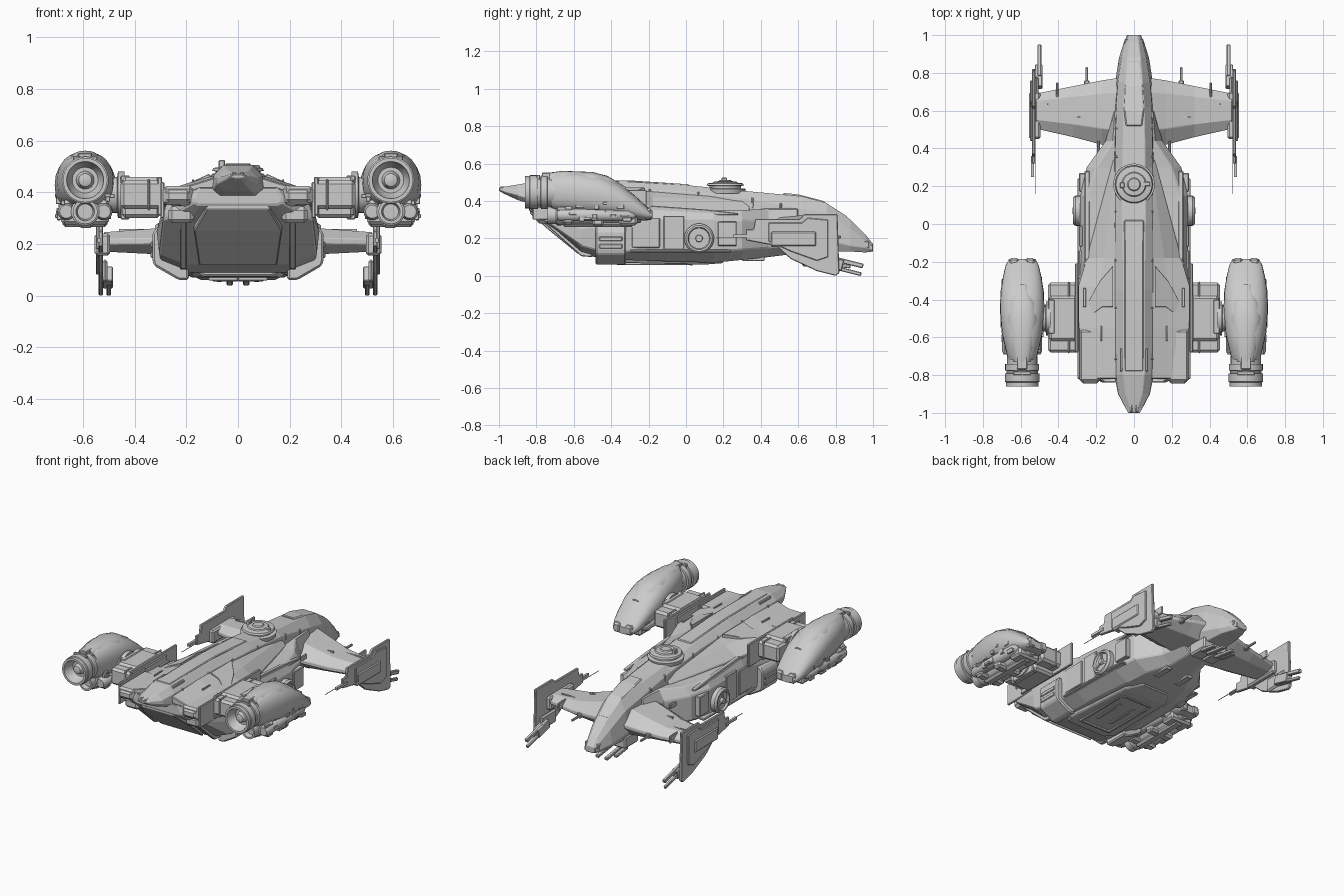
import bpy, bmesh, math, random
from mathutils import Vector, Matrix

random.seed(4)


def finish(name, bm, mirror=False, bevel=0.0, smooth=False):
    bmesh.ops.recalc_face_normals(bm, faces=bm.faces)
    me = bpy.data.meshes.new(name)
    bm.to_mesh(me)
    bm.free()
    ob = bpy.data.objects.new(name, me)
    bpy.context.collection.objects.link(ob)
    if smooth:
        bpy.ops.object.select_all(action='DESELECT')
        ob.select_set(True)
        bpy.context.view_layer.objects.active = ob
        bpy.ops.object.shade_smooth_by_angle(angle=math.radians(32))
    if bevel:
        b = ob.modifiers.new("bevel", 'BEVEL')
        b.width, b.segments, b.limit_method = bevel, 1, 'ANGLE'
    if mirror:
        ob.modifiers.new("mirror", 'MIRROR')
    return ob


def loft(name, rings, **kw):
    bm = bmesh.new()
    vs = [[bm.verts.new(p) for p in r] for r in rings]
    n = len(vs[0])
    for a, b in zip(vs, vs[1:]):
        for i in range(n):
            bm.faces.new((a[i], a[(i + 1) % n], b[(i + 1) % n], b[i]))
    bm.faces.new(vs[0])
    bm.faces.new(vs[-1])
    return finish(name, bm, **kw)


def body(name, sections, **kw):
    """Symmetric loft along y; a section is (y, x1, z1, x2, z2, ...) from bottom to top."""
    rings = []
    for y, *v in sections:
        half = list(zip(v[::2], v[1::2]))
        rings.append([(x, y, z) for x, z in half] + [(-x, y, z) for x, z in reversed(half)])
    return loft(name, rings, **kw)


def lathe(name, axis, c, prof, n=32, mirror=True):
    """Turned part; prof is (offset along axis, radius)."""
    ax = 'xyz'.index(axis)
    rings = []
    for o, r in prof:
        ring = []
        for i in range(n):
            a = math.tau * i / n
            p = [r * math.cos(a), r * math.sin(a)]
            p.insert(ax, o)
            ring.append(Vector(p) + Vector(c))
        rings.append(ring)
    return loft(name, rings, mirror=mirror, smooth=True)


def boxes(name, items, mirror=True, bevel=0.004, tilt=0):
    """Boxes given as (x0, x1, y0, y1, z0, z1), tilted about x around their centres."""
    bm = bmesh.new()
    for x0, x1, y0, y1, z0, z1 in items:
        m = (Matrix.Translation(((x0 + x1) / 2, (y0 + y1) / 2, (z0 + z1) / 2))
             @ Matrix.Rotation(math.radians(tilt), 4, 'X') @ Matrix.Diagonal((x1 - x0, y1 - y0, z1 - z0, 1)))
        bmesh.ops.create_cube(bm, size=1, matrix=m)
    return finish(name, bm, mirror=mirror, bevel=bevel)


def plate(name, x0, x1, outline, bevel=0.004):
    return loft(name, [[(x, y, z) for y, z in outline] for x in (x0, x1)], mirror=True, bevel=bevel)


# lower cargo hull
body("lower_hull", [
    (-.84, .15, .35, .17, .36, .17, .38, .15, .42),
    (-.75, .19, .28, .29, .29, .29, .31, .27, .38),
    (-.56, .2, .12, .305, .16, .315, .25, .28, .38),
    (-.45, .2, .09, .30, .13, .31, .26, .28, .39),
    (-.2, .2, .08, .285, .13, .285, .30, .26, .36),
    (.15, .18, .07, .28, .13, .285, .30, .25, .35),
    (.30, .15, .085, .25, .14, .25, .30, .2, .35),
    (.44, .08, .10, .15, .15, .15, .29, .11, .36),
    (.60, .06, .12, .11, .16, .11, .28, .10, .36)], bevel=.006)

# spine with tail and cockpit nose
body("spine_and_nose", [
    (-1.0, .01, .455, .03, .46, .03, .465, .01, .47),
    (-.975, .02, .44, .045, .45, .045, .465, .02, .475),
    (-.90, .05, .405, .085, .43, .08, .455, .045, .488),
    (-.80, .08, .375, .105, .40, .095, .465, .055, .505),
    (-.35, .09, .33, .11, .37, .10, .465, .055, .505),
    (0, .09, .30, .11, .35, .10, .45, .06, .485),
    (.30, .09, .20, .11, .27, .10, .42, .06, .455),
    (.62, .07, .13, .105, .20, .095, .36, .055, .425),
    (.75, .07, .13, .10, .19, .085, .33, .045, .39),
    (.88, .06, .13, .08, .16, .065, .25, .035, .30),
    (.96, .04, .125, .055, .15, .045, .19, .025, .22),
    (1.0, .025, .13, .035, .14, .033, .155, .02, .17)], bevel=.005)

# sloping shoulders
body("shoulders", [
    (-.82, .17, .34, .285, .36, .29, .40, .16, .435, .08, .46),
    (-.55, .17, .31, .295, .33, .30, .40, .18, .44, .08, .47),
    (-.33, .17, .31, .29, .33, .295, .39, .18, .43, .08, .47),
    (-.18, .14, .31, .25, .33, .25, .37, .16, .42, .08, .46),
    (.34, .06, .31, .11, .33, .11, .35, .09, .40, .06, .43)], bevel=.004)

# raised roof panels along the spine
body("spine_roof_panels", [(-.78, .05, .48, .05, .508), (-.50, .05, .48, .05, .512),
                           (-.3, .05, .48, .05, .51), (.02, .052, .46, .052, .489)], bevel=.005)
body("cockpit_canopy", [(.52, .055, .40, .04, .444), (.60, .08, .36, .05, .435),
                        (.73, .075, .34, .042, .402), (.86, .055, .25, .032, .318)], bevel=.003)
boxes("spine_ribs", [(-.103, .103, y, y + .012, .36, z) for y, z in
                     ((-.72, .47), (-.45, .472), (-.2, .465), (.06, .45), (.35, .42), (.5, .39))], mirror=False)
boxes("tail_prongs", [(.008, .024, -.995, -.80, .462, .478), (.06, .075, -.78, -.66, .47, .5)])

# rear shoulder housings, outer vertical plates and raised diagonal panels
boxes("rear_exhaust_housings", [(.175, .29, -.835, -.56, .35, .425), (.185, .28, -.845, -.80, .36, .41)], bevel=.012)
boxes("side_plates", [(.295, .312, -.68, -.21, .31, .46), (.285, .30, -.82, -.55, .30, .44)])
panel = [(.11, -.44), (.17, -.44), (.25, -.50), (.27, -.47), (.18, -.30), (.11, -.22)]
loft("shoulder_panels", [[(x, y, z - .45 * (x - .11)) for x, y in panel] for z in (.43, .472)],
     mirror=True, bevel=.002)
boxes("shoulder_fittings", [(.17, .178, -.62, -.54, .42, .45), (.255, .27, -.44, -.34, .39, .415)], bevel=.002)

# rear loading ramp with frame on the sloping back
body("ramp_panel", [(-.835, .12, .335, .12, .36), (-.74, .17, .25, .17, .28),
                    (-.575, .15, .115, .15, .15)], bevel=.004)
plate("ramp_side_frames", .20, .225, [(-.78, .30), (-.56, .105), (-.50, .10), (-.52, .16), (-.74, .33)])
boxes("ramp_hinge_blocks", [(.17, .27, -.80, -.72, .28, .345)], bevel=.015)

# belly details
body("belly_panel", [(-.44, .13, .075, .17, .1), (-.38, .17, .07, .19, .1), (.10, .15, .06, .17, .09),
                     (.20, .09, .068, .12, .09)], bevel=.006)
boxes("belly_rails", [(.10, .115, -.36, .02, .058, .08), (.0, .115, -.37, -.355, .058, .08),
                      (.0, .10, .02, .035, .055, .08), (.04, .06, -.28, -.06, .06, .08),
                      (.06, .10, .30, .42, .08, .11)], bevel=.003)

# lower side thruster boxes with chamfered outer corners
loft("side_thruster_boxes", [[(x, y, z) for x, z in ((.19, .06), (.23, .06), (.325, .115), (.332, .14),
     (.332, .24), (.31, .27), (.2, .27))] for y in (-.485, -.32)], mirror=True, bevel=.008)
boxes("side_thruster_slats", [(.32, .338, -.465, -.34, .145 + .04 * i, .17 + .04 * i) for i in range(2)])

# hull side panels and round hatches
boxes("hull_side_panels", [(.27, .293, -.29, -.14, .15, .31), (.27, .29, -.12, -.01, .14, .32),
                           (.25, .29, .17, .27, .16, .29), (.26, .30, -.30, .24, .125, .14)])
lathe("round_hatch", 'x', (.28, .07, .20),
      [(0, .08), (.03, .08), (.042, .07), (.042, .06), (.03, .055), (.03, .02), (.045, .017)], 24)
for k in range(3):
    a = math.radians(90 + 120 * k)
    c, s = math.cos(a), math.sin(a)
    plate("hatch_spoke", .30, .316, [(.07 + r * c - w * s, .20 + r * s + w * c)
                                     for r, w in ((0, .006), (.06, .006), (.06, -.006), (0, -.006))], 0)
plate("upper_side_strakes", .235, .262, [(-.30, .34), (-.18, .375), (.10, .355), (.28, .335), (.28, .325), (-.28, .32)])

# dorsal turret
lathe("dorsal_turret", 'z', (0, .21, .44), [(0, .105), (.025, .11), (.028, .085), (.04, .085), (.043, .10),
      (.054, .095), (.058, .065), (.064, .06), (.066, .035), (.072, .03)], 32, False)
boxes("turret_sensors", [(-.075, -.05, .19, .22, .49, .525), (.05, .085, .2, .225, .485, .505)], mirror=False)

# forward wings
def airfoil(x, y0, y1, z0, z1):
    d, m = y1 - y0, (z0 + z1) / 2
    return [(x, y0, m - .01), (x, y0 + .25 * d, z0), (x, y0 + .8 * d, z0 + .005), (x, y1, m - .01),
            (x, y1, m + .01), (x, y0 + .8 * d, z1), (x, y0 + .25 * d, z1), (x, y0, m + .012)]

loft("forward_wing", [airfoil(.07, .40, .775, .15, .33), airfoil(.17, .42, .76, .155, .30),
                      airfoil(.32, .46, .73, .16, .26), airfoil(.52, .505, .69, .17, .245)],
     mirror=True, bevel=.003)
boxes("wing_surface_strips", [(.20, .46, .63, .638, .20, .258), (.18, .30, .56, .568, .2, .278)], bevel=0)
boxes("wing_guns", [(.243, .257, .70, .83, .20, .215), (.236, .264, .68, .76, .195, .225),
                    (.40, .412, .66, .75, .20, .25), (.18, .195, .34, .44, .25, .28)])

# tall wingtip fins with guns
plate("wingtip_fin", .522, .54, [(.32, .19), (.48, .16), (.56, .09), (.70, .025), (.80, 0), (.82, .015),
                                 (.81, .33), (.63, .33), (.61, .305), (.37, .305), (.36, .25), (.32, .25)])
plate("wingtip_fin_armour", .535, .55, [(.44, .185), (.56, .13), (.70, .08), (.76, .10), (.76, .30),
                                        (.65, .31), (.62, .285), (.44, .285)])
boxes("wingtip_fairings", [(.495, .556, .45, .70, .155, .24), (.505, .525, .62, .78, .05, .14)], bevel=.012)
boxes("wingtip_gun_barrels", [(.49, .512, .78, .95, .06, .085), (.492, .51, .76, .94, .02, .04),
                              (.485, .525, .72, .84, .04, .10)], tilt=-14)
boxes("wingtip_antennas", [(.521, .524, .16, .34, .205, .208), (.53, .545, .25, .36, .205, .222)], bevel=0)

# chin guns and nose sensors
boxes("chin_guns", [(.02, .045, .72, .88, .05, .07), (.06, .085, .72, .84, .06, .08)], tilt=-8)
boxes("chin_mount", [(0, .09, .62, .76, .08, .16)], bevel=.01)
boxes("nose_sensors", [(.012, .04, .95, 1.0, .135, .165), (.03, .05, .93, .98, .15, .185)])

# engine pylons
boxes("engine_pylons", [(.29, .455, -.68, -.31, .335, .445), (.30, .45, -.62, -.38, .30, .46)], bevel=.014)
boxes("pylon_ribs", [(.34, .35, -.685, -.305, .33, .452), (.42, .455, -.58, -.40, .295, .465)])
lathe("pylon_swivel", 'x', (.44, -.50, .39), [(0, .09), (.025, .09), (.028, .07), (.045, .07), (.07, .06), (.1, .06)], 24)

# engine pods: rounded cowl with a raised shell on top
def oval(y, w, z0, z1, n=24):
    m, h = (z0 + z1) / 2, (z1 - z0) / 2
    out = []
    for i in range(n):
        c, s = math.cos(math.tau * i / n), math.sin(math.tau * i / n)
        out.append((.592 + w * math.copysign(abs(c) ** .85, c), y, m + h * math.copysign(abs(s) ** .85, s)))
    return out

loft("engine_cowl", [oval(-.72, .072, .36, .54), oval(-.69, .082, .345, .552), oval(-.58, .108, .33, .556),
                     oval(-.46, .118, .315, .54), oval(-.36, .115, .31, .495), oval(-.28, .102, .30, .435),
                     oval(-.22, .088, .295, .38), oval(-.185, .07, .30, .345)], mirror=True, smooth=True)
loft("cowl_shell", [oval(-.73, .045, .46, .552), oval(-.66, .06, .46, .561), oval(-.50, .085, .43, .555),
                    oval(-.42, .075, .42, .534), oval(-.32, .03, .41, .474)], mirror=True, smooth=True)
lathe("engine_nozzle", 'y', (.592, -.86, .447),
      [(.16, .08), (.12, .08), (.118, .09), (.085, .09), (.083, .083), (.07, .083), (.068, .091), (.025, .091),
       (.022, .086), (0, .086), (0, .072), (.03, .066), (.06, .05), (.06, .035), (.03, .025), (.025, .01)])
lathe("lower_thruster", 'y', (.592, -.74, .325),
      [(.5, .04), (.45, .05), (.05, .055), (.045, .048), (0, .048), (0, .036), (.03, .03)], 20)
for x in (.52, .665):
    lathe("pod_side_tube", 'y', (x, -.69, .325), [(.42, .015), (.38, .034), (.02, .034), (0, .026)], 14)
boxes("pod_lower_frame", [(.50, .685, -.66, -.60, .275, .37), (.505, .68, -.50, -.44, .265, .35),
                          (.515, .67, -.36, -.26, .27, .34), (.56, .62, -.66, -.28, .262, .30)], bevel=.012)
boxes("pod_intake_lips", [(.525, .575, -.225, -.18, .30, .36), (.61, .66, -.225, -.18, .30, .36)], bevel=.01)
boxes("cowl_ridge", [(.565, .62, -.77, -.69, .50, .552), (.545, .64, -.80, -.78, .40, .54)])

# small fittings scattered over the pod flanks
bits = []
for i in range(34):
    side = random.choice((-1, 1))
    x, y, z = .592 + side * random.uniform(.085, .108), random.uniform(-.68, -.30), random.uniform(.30, .40)
    a, b, c = (random.uniform(.005, .012) for _ in range(3))
    bits.append((x - a, x + a, y - 2 * b, y + 2 * b, z - c, z + c))
boxes("pod_fittings", bits, bevel=.002)
